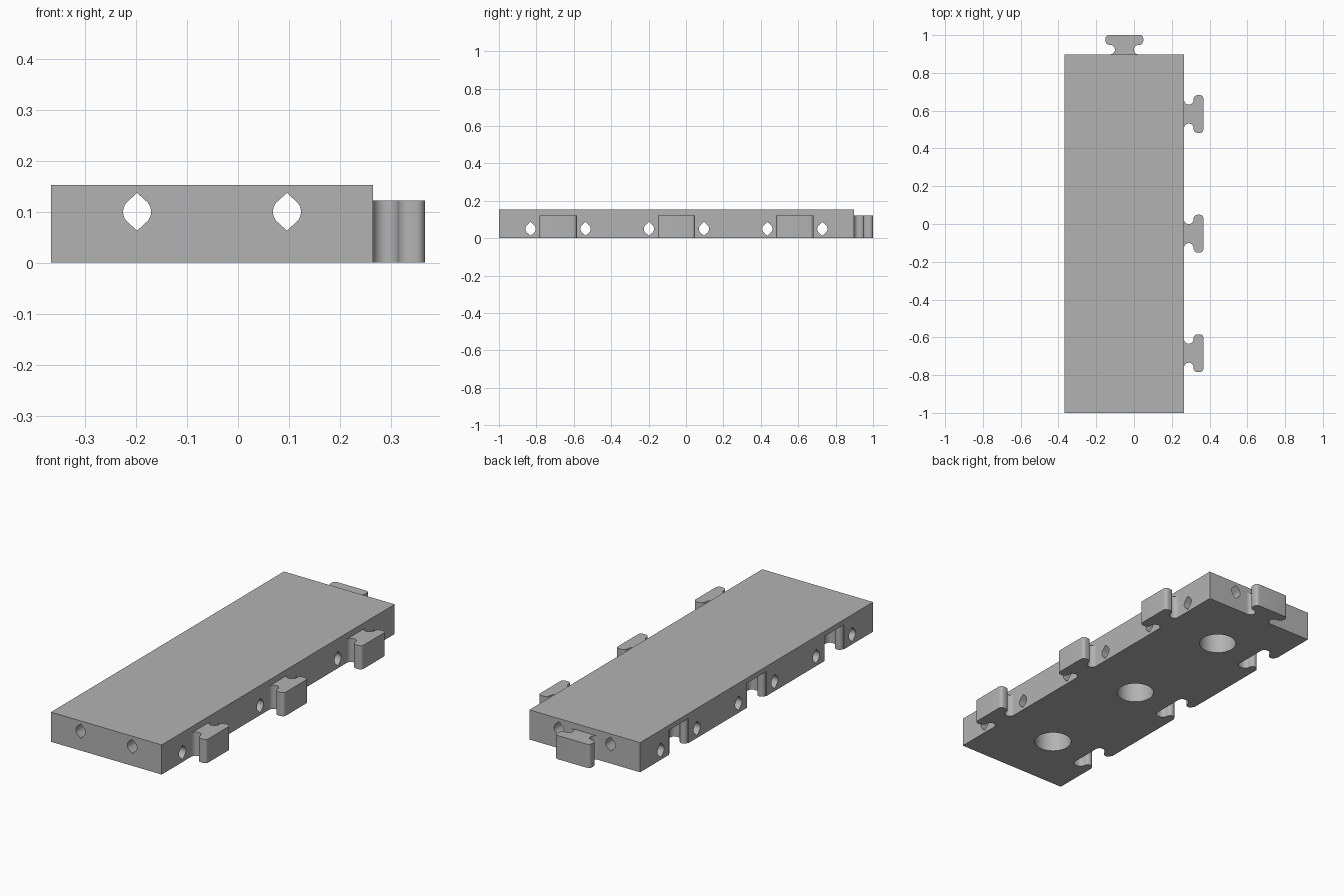
import bpy, bmesh, math
from mathutils import Matrix, Vector

cube = bpy.data.objects.get("Cube")
if cube:
    bpy.data.objects.remove(cube, do_unlink=True)

LEFT, RIGHT, FRONT, BACK = -0.367, 0.265, -1.0, 0.898
HEIGHT, TAB_HEIGHT = 0.153, 0.122
CX, CY = (LEFT + RIGHT) / 2, (FRONT + BACK) / 2
PITCH, HOLE_OFFSET = 0.633, 0.147
ROWS = [CY + i * PITCH for i in (-1, 0, 1)]

grey = bpy.data.materials.new("plain grey")
grey.use_nodes = True
grey.diffuse_color = (0.45, 0.45, 0.45, 1)
grey.node_tree.nodes["Principled BSDF"].inputs["Base Color"].default_value = (0.45, 0.45, 0.45, 1)


def prism(name, outline, depth, matrix):
    """Extrude a flat outline along its local z, then place it."""
    bm = bmesh.new()
    face = bm.faces.new([bm.verts.new((u, v, 0)) for u, v in outline])
    out = bmesh.ops.extrude_face_region(bm, geom=[face])
    verts = [g for g in out["geom"] if isinstance(g, bmesh.types.BMVert)]
    bmesh.ops.translate(bm, verts=verts, vec=(0, 0, depth))
    bmesh.ops.transform(bm, matrix=matrix, verts=bm.verts)
    bmesh.ops.recalc_face_normals(bm, faces=bm.faces)
    mesh = bpy.data.meshes.new(name)
    bm.to_mesh(mesh)
    bm.free()
    mesh.materials.append(grey)
    obj = bpy.data.objects.new(name, mesh)
    bpy.context.collection.objects.link(obj)
    return obj


def arc(cx, cy, r, start, end, steps=8):
    angles = [math.radians(start + (end - start) * i / steps) for i in range(steps + 1)]
    return [(cx + r * math.cos(a), cy + r * math.sin(a)) for a in angles]


def tab_outline(root=0.0, gap=0.0):
    """T-shaped key pointing along +u; gap widens it for a socket."""
    r = 0.025
    half = [(root, 0.075 + gap)] if root else []
    half += arc(r, 0.075 + gap, r - gap, 180, 360, 12)
    half += arc(0.072, 0.078, 0.022 + gap, 180, 90)
    half += arc(0.084, 0.082, 0.018 + gap, 90, 0)
    return half + [(u, -v) for u, v in reversed(half)]


def select(obj):
    bpy.ops.object.select_all(action="DESELECT")
    obj.select_set(True)
    bpy.context.view_layer.objects.active = obj


def smooth(obj):
    select(obj)
    bpy.ops.object.shade_smooth_by_angle(angle=math.radians(30))


# Main slab
slab = prism("slab", [(LEFT, FRONT), (RIGHT, FRONT), (RIGHT, BACK), (LEFT, BACK)],
             HEIGHT, Matrix())
cutters = []

# Sockets in the left-hand edge and round pockets underneath
for y in ROWS:
    place = Matrix.Translation((LEFT, y, -0.05))
    cutters.append(prism("socket_cutter", tab_outline(-0.02, 0.004), 0.05 + 0.127, place))
    place = Matrix.Translation((CX, y, -0.05))
    cutters.append(prism("pocket_cutter", arc(0, 0, 0.09, 0, 352.5, 47), 0.05 + TAB_HEIGHT, place))

# Wire holes, pointed at top and bottom; local u is horizontal, v is up
bore = arc(0, 0, 0.0275, -42, 42) + [(0, 0.037)] + arc(0, 0, 0.0275, 138, 222) + [(0, -0.037)]


def bore_matrix(origin, across, along):
    m = Matrix((Vector(across), Vector((0, 0, 1)), Vector(along))).transposed().to_4x4()
    return Matrix.Translation(origin) @ m


for side in (-1, 1):
    m = bore_matrix((CX + side * HOLE_OFFSET, FRONT - 0.1, 0.1), (-1, 0, 0), (0, 1, 0))
    cutters.append(prism("long_bore_cutter", bore, 2.2, m))
    for y in ROWS:
        m = bore_matrix((LEFT - 0.1, y + side * HOLE_OFFSET, 0.05), (0, 1, 0), (1, 0, 0))
        cutters.append(prism("cross_bore_cutter", bore, 0.9, m))

select(slab)
for cutter in cutters:
    cutter.hide_render = True
    mod = slab.modifiers.new("cut", "BOOLEAN")
    mod.operation = "DIFFERENCE"
    mod.solver = "EXACT"
    mod.object = cutter
    bpy.ops.object.modifier_apply(modifier=mod.name)
    bpy.data.objects.remove(cutter, do_unlink=True)
smooth(slab)

# Connecting tabs along the right-hand edge and on the back end
for i, y in enumerate(ROWS):
    smooth(prism(f"side_tab_{i + 1}", tab_outline(), TAB_HEIGHT,
                 Matrix.Translation((RIGHT, y, 0))))
turn = Matrix.Translation((CX, BACK, 0)) @ Matrix.Rotation(math.pi / 2, 4, "Z")
smooth(prism("back_tab", tab_outline(), TAB_HEIGHT, turn))
